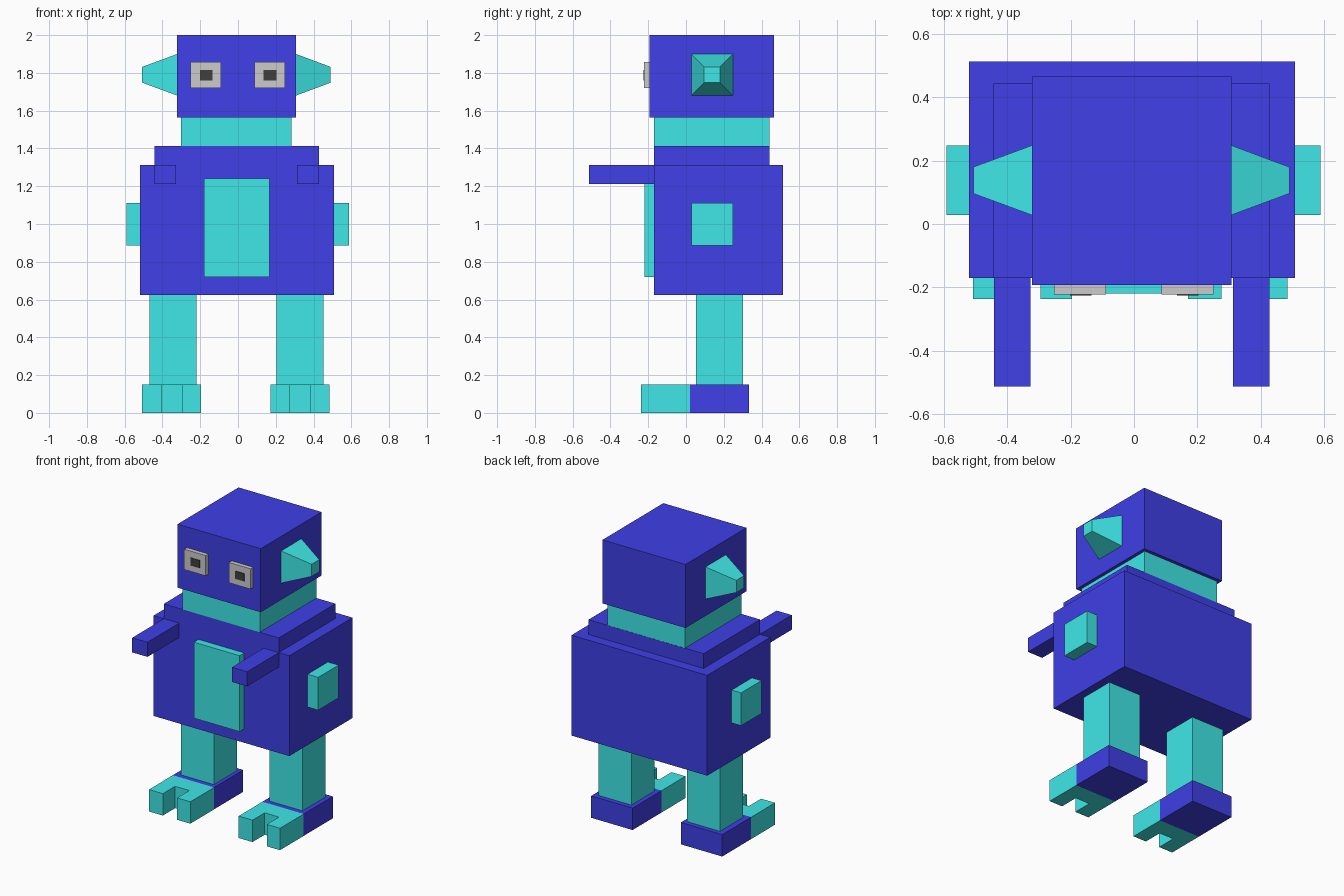
import bpy, bmesh

if "Cube" in bpy.data.objects:
    bpy.data.objects.remove(bpy.data.objects["Cube"])


def material(name, rgb):
    m = bpy.data.materials.new(name)
    m.diffuse_color = (*rgb, 1)
    m.use_nodes = True
    m.node_tree.nodes["Principled BSDF"].inputs["Base Color"].default_value = m.diffuse_color
    return m


BLUE = material("blue", (0.05, 0.05, 0.8))
CYAN = material("cyan", (0.05, 0.8, 0.8))
BLACK = material("black", (0.05, 0.05, 0.05))


def finish(name, bm, mat):
    bmesh.ops.recalc_face_normals(bm, faces=bm.faces[:])
    mesh = bpy.data.meshes.new(name)
    bm.to_mesh(mesh)
    bm.free()
    if mat:
        mesh.materials.append(mat)
    obj = bpy.data.objects.new(name, mesh)
    bpy.context.collection.objects.link(obj)
    return obj


def box(name, x, y, z, mat=None):
    """Box from its (low, high) limits on each axis."""
    bm = bmesh.new()
    bmesh.ops.create_cube(bm, size=1)
    for v in bm.verts:
        v.co = [(lo + hi) / 2 + c * (hi - lo) for c, (lo, hi) in zip(v.co, (x, y, z))]
    return finish(name, bm, mat)


def ear(name, base_x, tip_x):
    """Square pyramid cut short, pointing sideways from the head."""
    obj = box(name, sorted((base_x, tip_x)), (0.028, 0.248), (1.68, 1.90), CYAN)
    for v in obj.data.vertices:
        if abs(v.co.x - tip_x) < 1e-4:
            v.co.y = 0.138 + (v.co.y - 0.138) * 0.38
            v.co.z = 1.79 + (v.co.z - 1.79) * 0.38


def toes(name, x0):
    """Forked front of a foot: U-shaped outline extruded upwards."""
    outline = [(0, 0.02), (0, -0.237), (0.105, -0.237), (0.105, -0.105),
               (0.213, -0.105), (0.213, -0.237), (0.313, -0.237), (0.313, 0.02)]
    bm = bmesh.new()
    face = bm.faces.new([bm.verts.new((x0 + x, y, 0)) for x, y in outline])
    new = bmesh.ops.extrude_face_region(bm, geom=[face])["geom"]
    bmesh.ops.translate(bm, vec=(0, 0, 0.15),
                        verts=[g for g in new if isinstance(g, bmesh.types.BMVert)])
    finish(name, bm, CYAN)


# Head, neck and body
box("head", (-0.322, 0.307), (-0.193, 0.465), (1.565, 2.0), BLUE)
box("neck", (-0.302, 0.284), (-0.17, 0.442), (1.413, 1.565), CYAN)
box("shoulders", (-0.443, 0.428), (-0.17, 0.443), (1.312, 1.413), BLUE)
box("torso", (-0.52, 0.508), (-0.17, 0.513), (0.625, 1.312), BLUE)
box("chest_plate", (-0.181, 0.166), (-0.22, -0.17), (0.72, 1.24), CYAN)

# Side blocks and ears
box("left_side_block", (-0.591, -0.52), (0.028, 0.248), (0.885, 1.11), CYAN)
box("right_side_block", (0.508, 0.588), (0.028, 0.248), (0.885, 1.11), CYAN)
ear("left_ear", -0.322, -0.507)
ear("right_ear", 0.307, 0.49)

# Paired parts: left edges of eye, pupil, arm, leg and foot
for side, eye, pupil, arm, leg, foot in (("left", -0.252, -0.202, -0.442, -0.469, -0.508),
                                         ("right", 0.087, 0.136, 0.313, 0.203, 0.171)):
    box(side + "_eye", (eye, eye + 0.163), (-0.222, -0.193), (1.719, 1.858))
    box(side + "_pupil", (pupil, pupil + 0.068), (-0.226, -0.215), (1.761, 1.814), BLACK)
    box(side + "_arm", (arm, arm + 0.115), (-0.513, -0.17), (1.212, 1.312), BLUE)
    box(side + "_leg", (leg, leg + 0.249), (0.053, 0.302), (0.15, 0.625), CYAN)
    box(side + "_heel", (foot, foot + 0.313), (0.02, 0.334), (0, 0.15), BLUE)
    toes(side + "_toes", foot)
